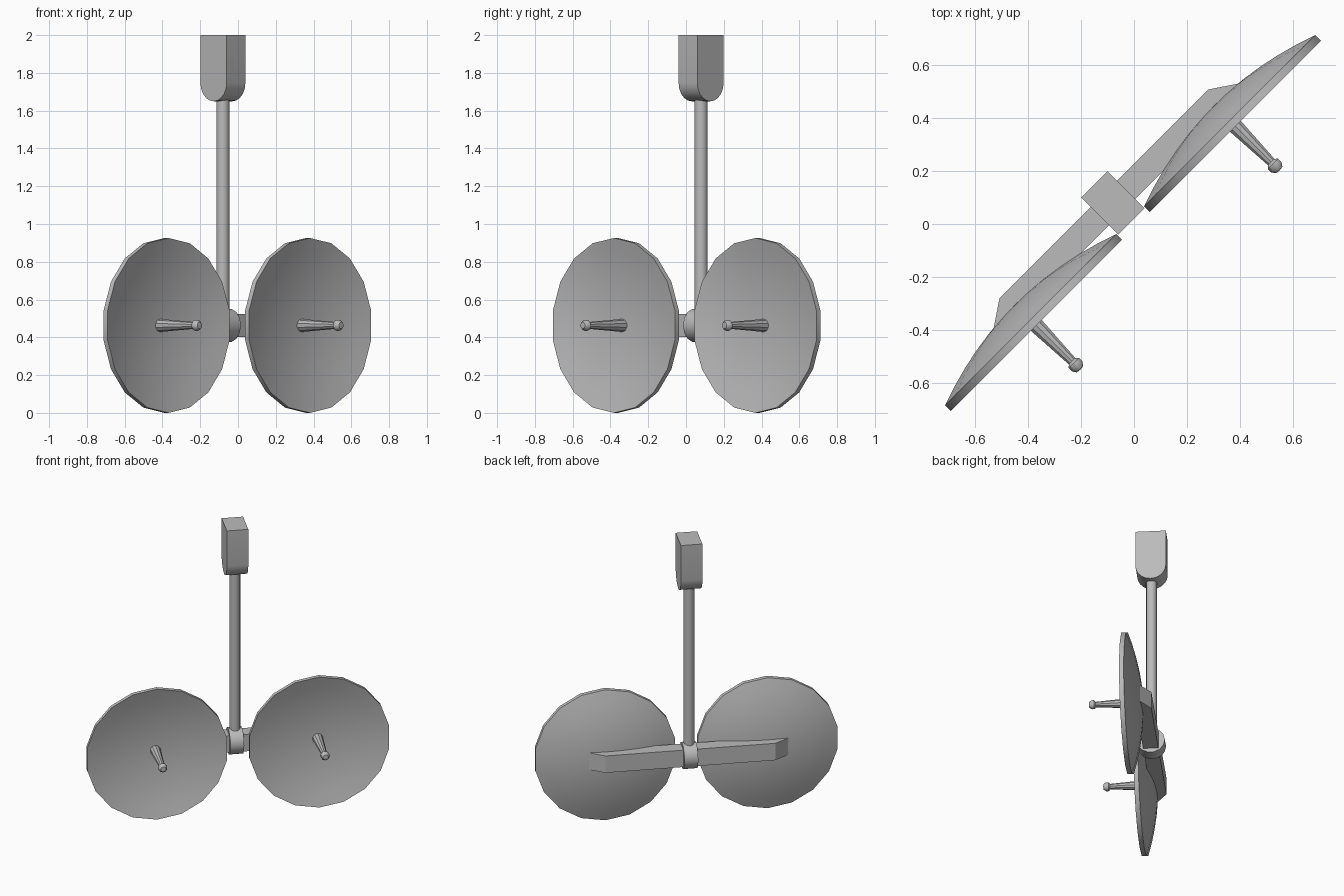
import bpy, bmesh, math
from mathutils import Matrix

if "Cube" in bpy.data.objects:
    bpy.data.objects.remove(bpy.data.objects["Cube"])

# Built facing -y with the arm along x, then turned 45 degrees about z
TURN = Matrix.Rotation(math.radians(45), 4, 'Z')
AXIS_Y = 0.113   # depth of pole and arm
HUB_Z = 0.463    # height of arm and dish centres

grey = bpy.data.materials.new("grey")
grey.diffuse_color = (0.5, 0.5, 0.5, 1)
grey.use_nodes = True
grey.node_tree.nodes["Principled BSDF"].inputs["Base Color"].default_value = grey.diffuse_color


def finish(name, bm, smooth=True):
    bmesh.ops.recalc_face_normals(bm, faces=bm.faces)
    bm.transform(TURN)
    me = bpy.data.meshes.new(name)
    bm.to_mesh(me)
    bm.free()
    me.materials.append(grey)
    ob = bpy.data.objects.new(name, me)
    bpy.context.collection.objects.link(ob)
    if smooth:
        bpy.ops.object.select_all(action='DESELECT')
        ob.select_set(True)
        bpy.context.view_layer.objects.active = ob
        bpy.ops.object.shade_smooth_by_angle(angle=math.radians(35))
    return ob


def extrude(name, points, vector, smooth=True):
    """Prism from a flat outline."""
    bm = bmesh.new()
    face = bm.faces.new([bm.verts.new(p) for p in points])
    new = bmesh.ops.extrude_face_region(bm, geom=[face])["geom"]
    bmesh.ops.translate(bm, vec=vector, verts=[v for v in new if isinstance(v, bmesh.types.BMVert)])
    return finish(name, bm, smooth)


def lathe(name, profile, sides, cx):
    """Turn (radius, y) points about a y-parallel axis through the dish centre."""
    bm = bmesh.new()
    rings = []
    for r, y in profile:
        if r == 0:
            rings.append([bm.verts.new((cx, y, HUB_Z))] * sides)
        else:
            angles = [math.pi / 2 + 2 * math.pi * i / sides for i in range(sides)]
            rings.append([bm.verts.new((cx + r * math.cos(a), y, HUB_Z + r * math.sin(a))) for a in angles])
    for a, b in zip(rings, rings[1:]):
        for i in range(sides):
            j = (i + 1) % sides
            bm.faces.new(list(dict.fromkeys((a[i], a[j], b[j], b[i]))))
    return finish(name, bm)


def rod(name, radius, length, sides, matrix):
    bm = bmesh.new()
    bmesh.ops.create_cone(bm, cap_ends=True, segments=sides, radius1=radius,
                          radius2=radius, depth=length, matrix=matrix)
    return finish(name, bm)


# Dishes: curved shell with a flat rim band, plus tapered feed horn with knob
R, STEPS = 0.463, 6
radii = [R * i / STEPS for i in range(STEPS + 1)]
front = [(r, -0.01 + 0.065 * (1 - (r / R) ** 2)) for r in radii]
back = [(r, 0.02 + 0.083 * (1 - (r / R) ** 2)) for r in reversed(radii)]
feed = [(0, 0.07), (0.034, 0.07), (0.034, 0.045), (0.018, -0.2), (0.029, -0.21),
        (0.029, -0.227), (0.018, -0.243), (0, -0.245)]
for side, sx in (("left", -1), ("right", 1)):
    lathe(side + "_dish", front + back, 18, sx * 0.53)
    lathe(side + "_feed_horn", feed, 10, sx * 0.53)

# Cross arm with slanted ends
extrude("cross_arm", [(-0.70, 0.063, 0.403), (0.70, 0.063, 0.403),
                      (0.555, 0.161, 0.403), (-0.555, 0.161, 0.403)], (0, 0, 0.12), False)

# Collar around the arm
rod("collar", 0.09, 0.09, 14,
    Matrix.Translation((0, AXIS_Y, HUB_Z)) @ Matrix.Rotation(math.pi / 2, 4, 'Y'))

# Hanging pole
rod("pole", 0.035, 1.22, 12, Matrix.Translation((0, AXIS_Y, 1.07)))

# Ceiling block with rounded underside
half = 0.0985
arc = [math.pi + math.pi * i / 10 for i in range(11)]
outline = [(-0.07, AXIS_Y + half * math.cos(a), 1.748 + half * math.sin(a)) for a in arc]
outline += [(-0.07, AXIS_Y + half, 2.0), (-0.07, AXIS_Y - half, 2.0)]
extrude("ceiling_block", outline, (0.14, 0, 0))
